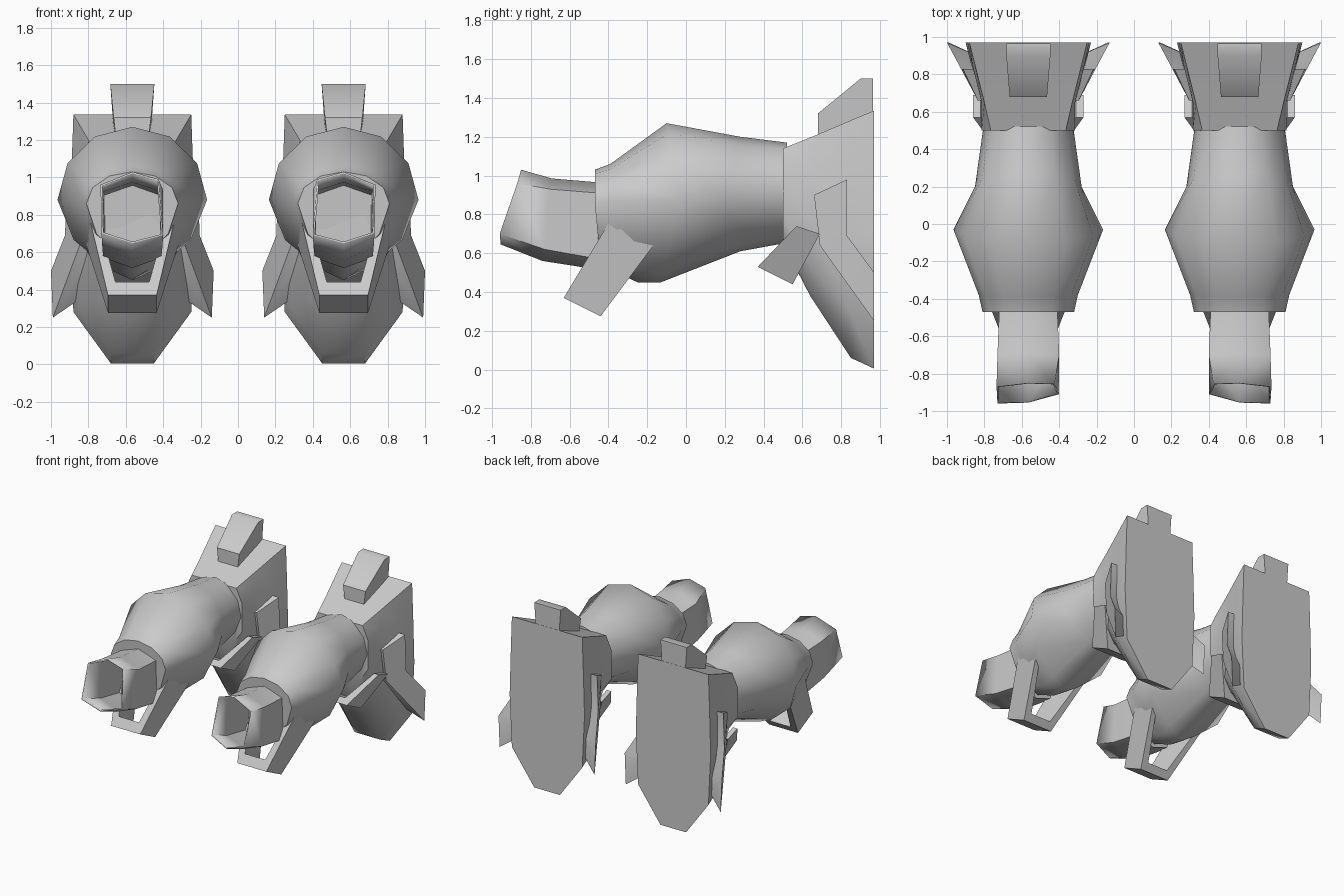
import bpy, bmesh, math

if "Cube" in bpy.data.objects:
    bpy.data.objects.remove(bpy.data.objects["Cube"])

CX = 0.565  # x of each arm's centre line


def finish(name, bm, angle=50, thickness=0.0):
    bmesh.ops.recalc_face_normals(bm, faces=bm.faces)
    me = bpy.data.meshes.new(name)
    bm.to_mesh(me)
    bm.free()
    ob = bpy.data.objects.new(name, me)
    bpy.context.collection.objects.link(ob)
    if thickness:
        mod = ob.modifiers.new("thickness", "SOLIDIFY")
        mod.thickness = thickness
        mod.offset = -1
    bpy.ops.object.select_all(action="DESELECT")
    ob.select_set(True)
    bpy.context.view_layer.objects.active = ob
    bpy.ops.object.shade_smooth_by_angle(angle=math.radians(angle))
    return ob


def loft(name, rings, cx, caps=(True, True), **kw):
    bm = bmesh.new()
    rows = [[bm.verts.new((x + cx, y, z)) for x, y, z in r] for r in rings]
    n = len(rows[0])
    for a, b in zip(rows, rows[1:]):
        for i in range(n):
            j = (i + 1) % n
            bm.faces.new((a[i], a[j], b[j], b[i]))
    if caps[0]:
        bm.faces.new(rows[0])
    if caps[1]:
        bm.faces.new(rows[-1])
    return finish(name, bm, **kw)


def whole(half):
    """Complete a half outline by mirroring it across x = 0."""
    return half + [(-x, y, z) for x, y, z in reversed(half) if x > 1e-5]


def oval(yt, ym, yb, zt, zm, zb, hw, n=12):
    """Leaning ring: round on top, tapering to a narrower keel below."""
    pts = []
    for i in range(n):
        a = 2 * math.pi * i / n
        c, sn = math.cos(a), math.sin(a)
        y, z = (yt, zt) if c > 0 else (yb, zb)
        if c < -1e-6:
            sn *= abs(sn) ** 0.7
        pts.append((hw * sn, ym + (y - ym) * abs(c), zm + (z - zm) * abs(c)))
    return pts


def clamp(name, cx, front, back, hw_top, hw_bot, t_in, th):
    """U-shaped band; front and back are ((y, z) top, (y, z) bottom) edges."""
    rings = []
    for top, bot in (front, back):
        def p(x, t):
            return (x, top[0] + (bot[0] - top[0]) * t, top[1] + (bot[1] - top[1]) * t)
        half = [p(hw_bot - th, t_in), p(hw_top - th, 0.0), p(hw_top, 0.0), p(hw_bot, 1.0)]
        rings.append(whole(half))
    loft(name, rings, cx)


for side, s in (("right", 1), ("left", -1)):
    cx = CX * s

    # bulging forearm
    loft(side + "_forearm", [
        oval(-.47, -.47, -.44, 1.03, .86, .54, .245),
        oval(-.39, -.38, -.25, 1.06, .87, .45, .265),
        oval(-.10, -.03, -.13, 1.27, .88, .45, .40),
        oval(.28, .20, .28, 1.20, .90, .61, .285),
        oval(.52, .52, .50, 1.17, .92, .65, .24)], cx, angle=60)

    # hexagonal open cuff at the front, its mouth slightly skewed inward
    mouth = [(0, -.85, 1.03), (.17, -.87, .96), (.165, -.96, .70),
             (0, -.955, .645), (-.165, -.91, .69), (-.14, -.855, .99)]
    tube = [whole(h) for h in (
        [(0, -.69, .985), (.165, -.70, .93), (.16, -.73, .62), (0, -.74, .56)],
        [(0, -.45, .965), (.155, -.45, .91), (.155, -.45, .57), (0, -.45, .515)])]
    rings = [mouth] + tube
    loft(side + "_cuff", [[(s * x, y, z) for x, y, z in r] for r in rings],
         cx, caps=(False, True), angle=65, thickness=0.012)

    # bands under the forearm and the neck
    clamp(side + "_forearm_band", cx, ((-.33, .87), (-.63, .37)),
          ((-.16, .65), (-.44, .275)), .25, .13, .86, .04)
    clamp(side + "_neck_band", cx, ((.57, .74), (.37, .53)),
          ((.69, .70), (.55, .44)), .295, .15, .82, .04)

    # flared shoulder shell
    loft(side + "_shoulder", [whole(h) for h in (
        [(.20, .50, 1.14), (.25, .50, 1.03), (.25, .50, .80), (.17, .50, .68), (.08, .50, .65)],
        [(.235, .65, 1.20), (.25, .65, 1.05), (.25, .65, .75), (.20, .64, .52), (.10, .64, .38)],
        [(.285, .85, 1.285), (.30, .85, 1.05), (.305, .85, .70), (.285, .84, .31), (.115, .85, .06)],
        [(.315, .97, 1.335), (.325, .97, 1.05), (.335, .97, .70), (.315, .97, .28), (.115, .97, .005)])], cx)

    # crest block on top of the shoulder
    loft(side + "_crest", [
        [(-.085, .68, 1.19), (.085, .68, 1.19), (.10, .68, 1.32), (-.10, .68, 1.32)],
        [(-.10, .90, 1.25), (.10, .90, 1.25), (.118, .90, 1.50), (-.118, .90, 1.50)],
        [(-.10, .965, 1.25), (.10, .965, 1.25), (.118, .965, 1.50), (-.118, .965, 1.50)]], cx)

    # flared wedge fins merging into both flanks of the shoulder
    for fin, k in (("outer", s), ("inner", -s)):
        outline = [(.27, .66, .90), (.35, .83, .98), (.36, .83, .69),
                   (.435, .97, .50), (.425, .97, .25), (.28, .69, .64)]
        root = [(.20, .66, .90), (.25, .83, .98), (.25, .83, .69),
                (.25, .89, .50), (.25, .89, .37), (.20, .69, .64)]
        bm = bmesh.new()
        outer, inner = ([bm.verts.new((cx + k * x, y, z)) for x, y, z in pts]
                        for pts in (outline, root))
        for v in (outer, inner):
            bm.faces.new((v[0], v[1], v[2], v[5]))
            bm.faces.new((v[2], v[3], v[4], v[5]))
        for i in range(6):
            j = (i + 1) % 6
            bm.faces.new((outer[i], outer[j], inner[j], inner[i]))
        finish(f"{side}_{fin}_fin", bm)
